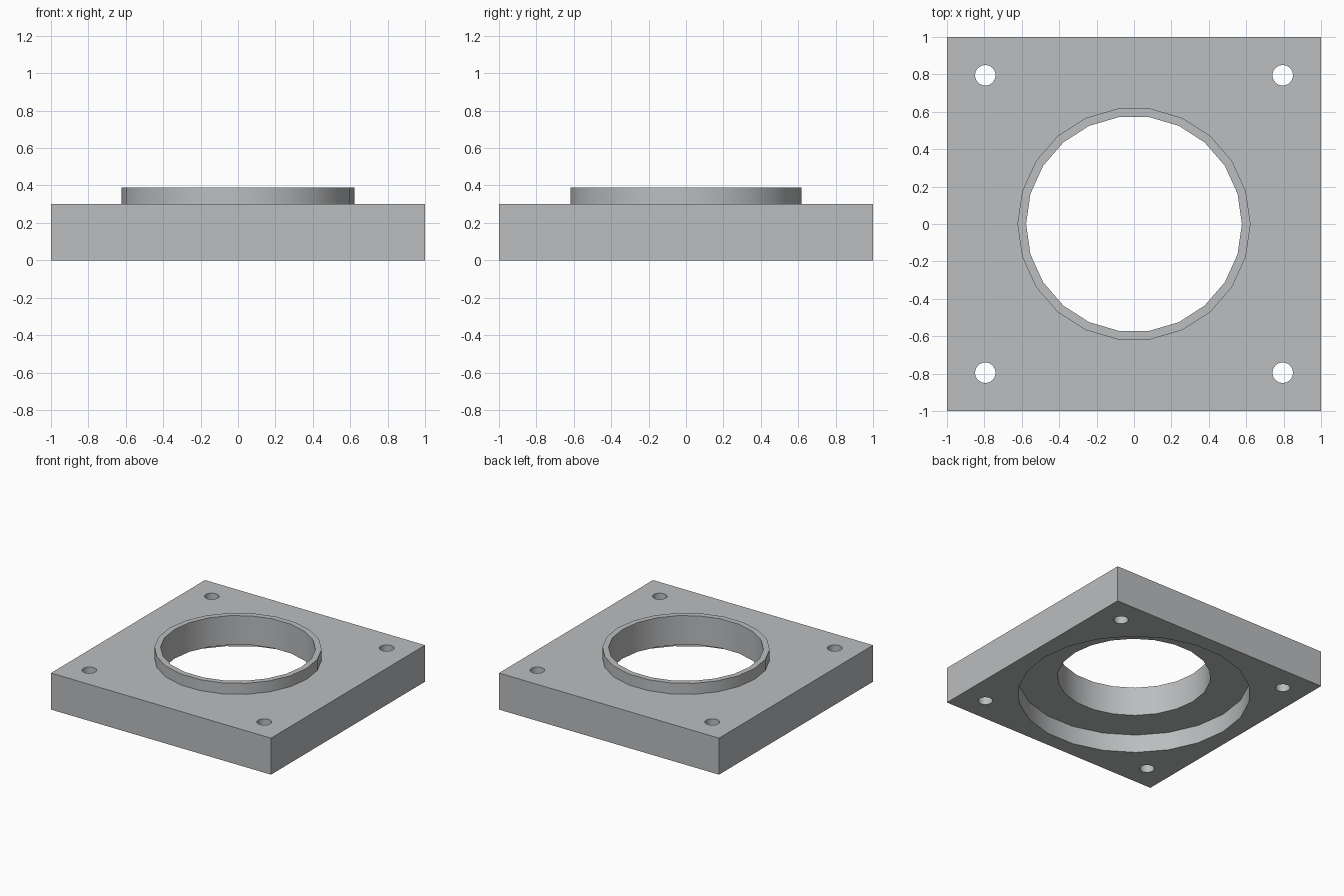
import bpy
import math

if "Cube" in bpy.data.objects:
    bpy.data.objects.remove(bpy.data.objects["Cube"])

SIDES = 22

metal = bpy.data.materials.new("light grey metal")
metal.diffuse_color = (0.50, 0.51, 0.52, 1)
metal.use_nodes = True
metal.node_tree.nodes["Principled BSDF"].inputs["Base Color"].default_value = metal.diffuse_color


def cylinder(name, r, z0, z1, x=0, y=0):
    bpy.ops.mesh.primitive_cylinder_add(vertices=SIDES, radius=r, depth=z1 - z0,
                                        location=(x, y, (z0 + z1) / 2),
                                        rotation=(0, 0, math.pi / 2))
    ob = bpy.context.object
    ob.name = name
    return ob


def combine(target, tool, operation):
    mod = target.modifiers.new(tool.name, 'BOOLEAN')
    mod.operation = operation
    mod.solver = 'EXACT'
    mod.object = tool
    bpy.context.view_layer.objects.active = target
    bpy.ops.object.modifier_apply(modifier=mod.name)
    bpy.data.objects.remove(tool)


# Square plate
bpy.ops.mesh.primitive_cube_add(size=1, location=(0, 0, 0.15))
plate = bpy.context.object
plate.name = "flange_plate"
plate.scale = (2, 2, 0.3)
bpy.ops.object.transform_apply(location=True, rotation=True, scale=True)

# Raised collar on top
combine(plate, cylinder("collar", 0.623, 0.1, 0.39), 'UNION')

# Central bore and wide recess underneath
combine(plate, cylinder("bore", 0.577, -0.5, 0.8), 'DIFFERENCE')
combine(plate, cylinder("recess", 0.875, -0.5, 0.15), 'DIFFERENCE')

# Four corner bolt holes
for sx in (-1, 1):
    for sy in (-1, 1):
        combine(plate, cylinder("bolt_hole", 0.055, -0.5, 0.8, sx * 0.795, sy * 0.795),
                'DIFFERENCE')

plate.data.materials.clear()
plate.data.materials.append(metal)
for poly in plate.data.polygons:
    poly.material_index = 0

# Smooth round walls, crisp rims
bpy.ops.object.select_all(action='DESELECT')
plate.select_set(True)
bpy.context.view_layer.objects.active = plate
bpy.ops.object.shade_smooth_by_angle(angle=math.radians(30))
